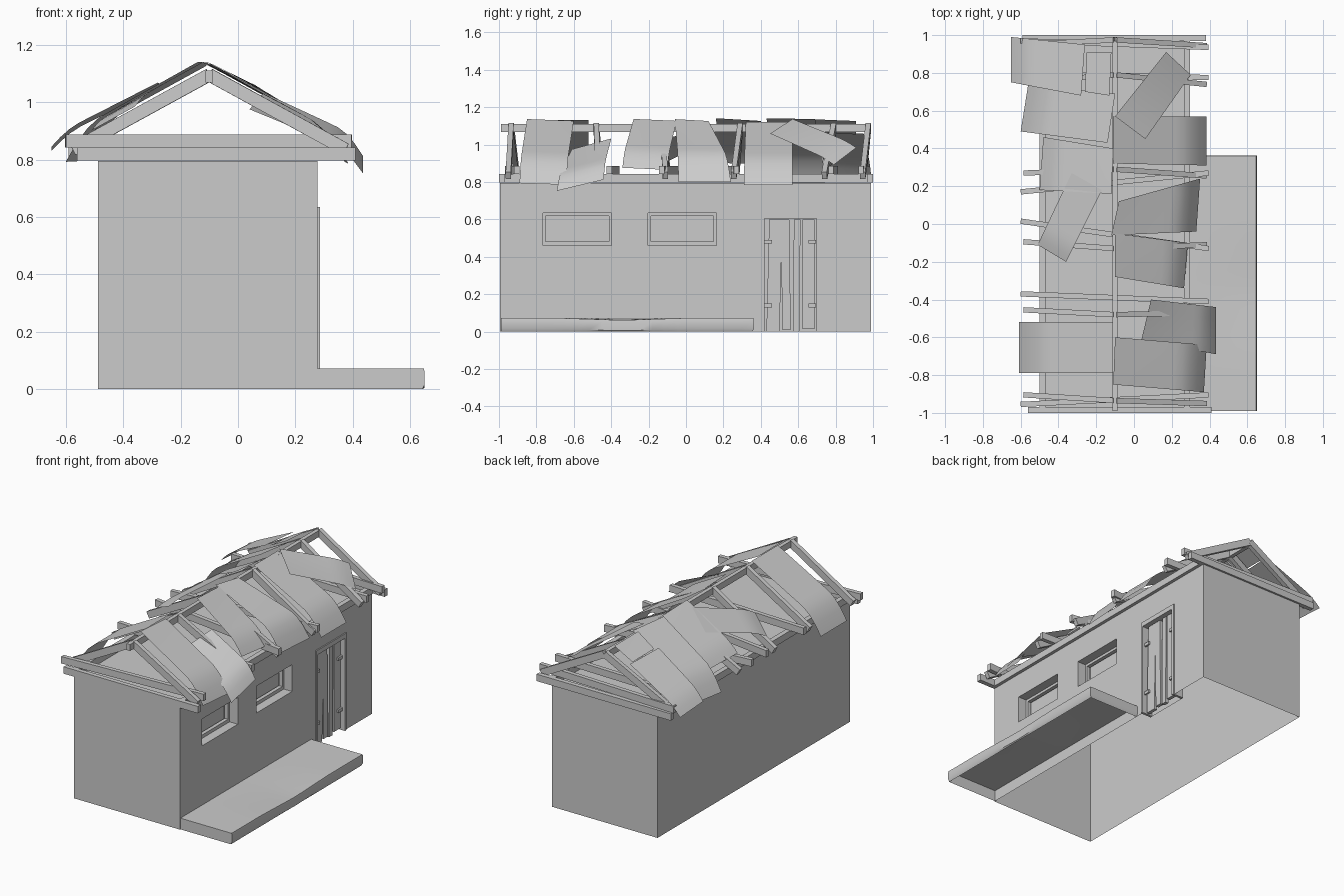
import bpy, bmesh, math
from mathutils import Vector, Matrix

cube = bpy.data.objects.get("Cube")
if cube:
    bpy.data.objects.remove(cube, do_unlink=True)

GREY = (0.6, 0.6, 0.6, 1)
grey = bpy.data.materials.new("plain_grey")
grey.use_nodes = True
grey.diffuse_color = GREY
grey.node_tree.nodes["Principled BSDF"].inputs["Base Color"].default_value = GREY

RIDGE_X = -0.1


def finish(name, bm, smooth=False):
    mesh = bpy.data.meshes.new(name)
    bm.to_mesh(mesh)
    bm.free()
    mesh.materials.append(grey)
    ob = bpy.data.objects.new(name, mesh)
    bpy.context.collection.objects.link(ob)
    if smooth:
        bpy.ops.object.select_all(action='DESELECT')
        ob.select_set(True)
        bpy.context.view_layer.objects.active = ob
        bpy.ops.object.shade_smooth_by_angle(angle=math.radians(40))
    return ob


def box(name, x, y, z):
    """Box from (min, max) ranges."""
    bm = bmesh.new()
    size = [r[1] - r[0] for r in (x, y, z)]
    mid = [(r[0] + r[1]) / 2 for r in (x, y, z)]
    bmesh.ops.create_cube(bm, size=1, matrix=Matrix.Translation(mid) @ Matrix.Diagonal((*size, 1)))
    return finish(name, bm)


def board(name, a, b, width=0.028, height=0.045):
    """Straight timber from point a to point b."""
    a, b = Vector(a), Vector(b)
    along = (b - a).normalized()
    side = Vector((0, 1, 0)) if abs(along.z) > 0.9 else Vector((0, 0, 1)).cross(along).normalized()
    rot = Matrix((along, side, along.cross(side))).transposed().to_4x4()
    bm = bmesh.new()
    bmesh.ops.create_cube(bm, size=1, matrix=Matrix.Translation((a + b) / 2) @ rot
                          @ Matrix.Diagonal(((b - a).length, width, height, 1)))
    return finish(name, bm)


# Wall shell, with window and door recesses cut into the +x side
WALL = 0.277
walls = box("walls", (-0.487, WALL), (-0.995, 0.99), (0, 0.795))
windows = [(-0.765, -0.397), (-0.203, 0.163)]
cutters = [box("cutter", (WALL - 0.1, 0.4), w, (0.46, 0.635)) for w in windows]
cutters.append(box("cutter", (WALL - 0.07, 0.4), (0.415, 0.70), (-0.1, 0.61)))
for c in cutters:
    mod = walls.modifiers.new("opening", 'BOOLEAN')
    mod.object = c
    mod.operation = 'DIFFERENCE'
    mod.solver = 'EXACT'
    bpy.context.view_layer.objects.active = walls
    bpy.ops.object.modifier_apply(modifier=mod.name)
    bpy.data.objects.remove(c, do_unlink=True)

# The shell has no floor
bm = bmesh.new()
bm.from_mesh(walls.data)
floor = [f for f in bm.faces if f.normal.z < -0.9 and f.calc_center_median().z < 0.01]
bmesh.ops.delete(bm, geom=floor, context='FACES')
bm.to_mesh(walls.data)
bm.free()

# Window frames
for y0, y1 in windows:
    depth = (WALL - 0.085, WALL - 0.06)
    box("window_sill", depth, (y0, y1), (0.46, 0.482))
    box("window_head", depth, (y0, y1), (0.618, 0.635))
    for ya in (y0, y1 - 0.015):
        box("window_jamb", depth, (ya, ya + 0.015), (0.48, 0.62))

# Door frame, loose planks and straps
for ya in (0.404, 0.698):
    box("door_jamb", (WALL - 0.07, WALL + 0.008), (ya, ya + 0.016), (0, 0.635))
box("door_head", (WALL - 0.07, WALL + 0.008), (0.42, 0.698), (0.605, 0.635))
planks = [(0.43, 0.07, 0.0, 0.015), (0.515, 0.045, 0.01, -0.008),
          (0.572, 0.035, 0.0, 0.005), (0.622, 0.065, 0.015, 0.0)]
for y, w, foot, lean in planks:
    # a board on end: its height axis runs across the door
    board("door_plank", (WALL - 0.03, y + w / 2, foot), (WALL - 0.03, y + w / 2 + lean, 0.6), w, 0.022)
for z in (0.14, 0.48):
    for y in (0.42, 0.655):
        box("door_strap", (WALL - 0.02, WALL - 0.008), (y, y + 0.04), (z - 0.01, z + 0.01))

# Porch slab: rounded outer rim, worn middle, open underneath
bm = bmesh.new()
bmesh.ops.create_grid(bm, x_segments=8, y_segments=20, size=0.5)
bmesh.ops.scale(bm, vec=(0.37, 1.35, 1), verts=bm.verts)
bmesh.ops.translate(bm, vec=(0.462, -0.315, 0.073), verts=bm.verts)
for v in bm.verts:
    v.co.z -= 0.012 * max(0, 1 - abs(v.co.y + 0.34) / 0.35) * max(0, (v.co.x - WALL) / 0.37)
rim = [e for e in bm.edges if e.is_boundary]
for inset, drop in ((0.003, 0.012), (0, 0.045), (-0.008, 0.03)):
    ext = bmesh.ops.extrude_edge_only(bm, edges=rim)["geom"]
    rim = [g for g in ext if isinstance(g, bmesh.types.BMEdge)]
    for v in (g for g in ext if isinstance(g, bmesh.types.BMVert)):
        v.co.z = max(0, v.co.z - drop)
        if v.co.x > 0.6:
            v.co.x += inset
        if v.co.y > 0.3:
            v.co.y += inset
bmesh.ops.recalc_face_normals(bm, faces=bm.faces)
finish("porch_slab", bm, smooth=True)

# Wall plates, gable plates and ridge beam
for x in (-0.485, 0.28):
    box("wall_plate", (x - 0.016, x + 0.016), (-1, 1), (0.797, 0.842))
for y, x0, x1 in ((-0.985, -0.56, 0.41), (0.985, -0.59, 0.38)):
    box("gable_plate", (x0, x1), (y - 0.015, y + 0.015), (0.797, 0.842))
box("ridge_beam", (RIDGE_X - 0.013, RIDGE_X + 0.013), (-0.99, 0.97), (1.068, 1.11))

# Crooked trusses: tie left y, tie right y, left eave y, ridge y, right eave y
trusses = [(-0.955, -0.905, -0.905, -0.935, -0.95), (-0.37, -0.41, -0.455, -0.48, -0.47),
           (0.015, -0.13, -0.095, -0.13, -0.11), (0.17, 0.27, 0.27, 0.29, 0.255),
           (0.80, 0.775, 0.75, 0.79, 0.74), (0.97, 0.935, 0.95, 0.975, 0.945)]
for tl, tr, el, ridge, er in trusses:
    board("tie_beam", (-0.6, tl, 0.864), (0.395, tr, 0.864))
    board("left_rafter", (-0.575, el, 0.835), (RIDGE_X, ridge, 1.095))
    board("right_rafter", (0.375, er, 0.835), (RIDGE_X, ridge, 1.095))


def sheet(name, ridge_a, eave_a, eave_b, ridge_b, droop):
    """Thin roofing sheet; corners are x, y and lift off the slope. The low end bends down."""
    corners = [Vector((x, y, 1.137 + lift - 0.55 * abs(x - RIDGE_X)))
               for x, y, lift in (ridge_a, eave_a, eave_b, ridge_b)]
    bm = bmesh.new()
    rows = []
    for i in range(13):
        u = i / 12
        a, b = corners[0].lerp(corners[1], u), corners[3].lerp(corners[2], u)
        down = Vector((0, 0, droop * max(0, (u - 0.72) / 0.28) ** 2))
        rows.append([bm.verts.new(a.lerp(b, j / 4) - down) for j in range(5)])
    for r, s in zip(rows, rows[1:]):
        for j in range(4):
            bm.faces.new((r[j], s[j], s[j + 1], r[j + 1]))
    bmesh.ops.recalc_face_normals(bm, faces=bm.faces)
    if sum(f.normal.z for f in bm.faces) < 0:
        bmesh.ops.reverse_faces(bm, faces=bm.faces)
    return finish(name, bm, smooth=True)


# Right slope sheets
R, L = "right_roof_sheet", "left_roof_sheet"
sheet(R, (-0.10, 0.57, 0), (0.17, 0.91, 0.01), (0.30, 0.79, -0.01), (0.06, 0.45, 0.01), 0.015)
sheet(R, (-0.11, 0.57, -0.01), (0.385, 0.57, 0), (0.385, 0.31, 0), (-0.11, 0.32, -0.01), 0.085)
sheet(R, (-0.08, 0.12, 0), (0.35, 0.24, 0.01), (0.33, -0.04, 0), (-0.12, -0.06, 0.01), 0.1)
sheet(R, (-0.10, -0.05, -0.01), (0.285, -0.10, -0.01), (0.265, -0.34, -0.01), (-0.10, -0.28, 0), 0.05)
sheet(R, (0.09, -0.40, 0), (0.435, -0.44, 0.03), (0.435, -0.69, -0.03), (0.04, -0.61, -0.085), 0.06)
sheet(R, (-0.10, -0.60, -0.01), (0.385, -0.64, 0), (0.37, -0.89, 0), (-0.11, -0.85, 0.005), 0.085)

# Left slope sheets, most with the front edge lifted
sheet(L, (-0.26, 0.95, 0.01), (-0.65, 0.99, 0.03), (-0.65, 0.75, 0.045), (-0.28, 0.68, 0.03), 0.035)
sheet(L, (-0.12, 0.91, 0), (-0.25, 0.91, 0), (-0.26, 0.70, 0.015), (-0.13, 0.68, 0.015), 0)
sheet(L, (-0.10, 0.69, 0), (-0.56, 0.74, 0), (-0.60, 0.49, 0.02), (-0.14, 0.43, 0.025), 0.09)
sheet(L, (-0.11, 0.40, -0.005), (-0.48, 0.46, -0.005), (-0.50, 0.18, 0.015), (-0.12, 0.16, 0.015), 0.03)
sheet(L, (-0.17, 0.18, 0.015), (-0.36, -0.20, 0.01), (-0.51, -0.11, 0.01), (-0.33, 0.27, 0.015), 0.02)
sheet(L, (-0.11, -0.52, 0), (-0.61, -0.52, 0.005), (-0.61, -0.79, 0.005), (-0.11, -0.79, 0), 0.09)
